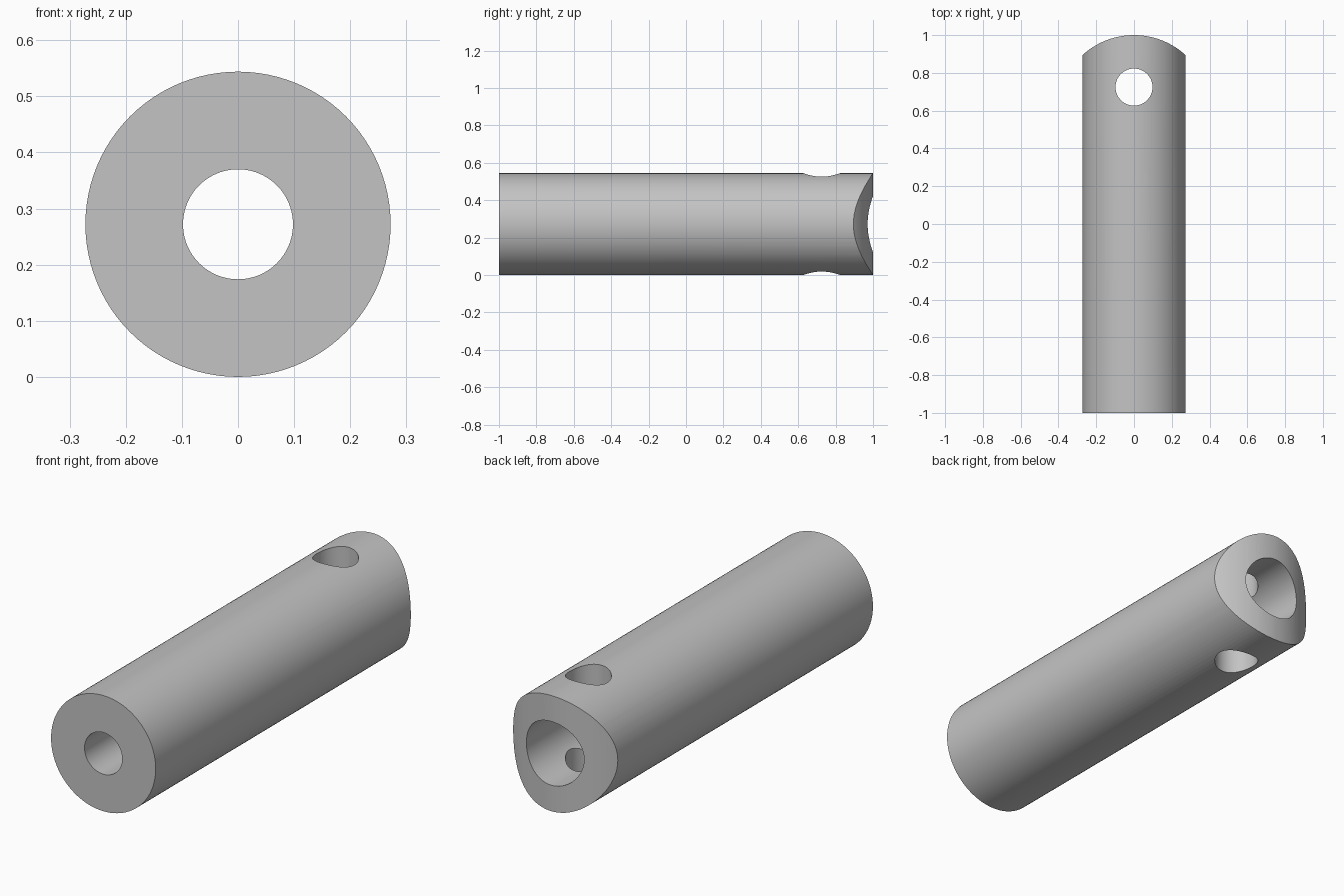
import bpy, bmesh, math
from mathutils import Matrix, Vector

if "Cube" in bpy.data.objects:
    bpy.data.objects.remove(bpy.data.objects["Cube"], do_unlink=True)

RADIUS = 0.272        # rod, also its axis height
BORE = 0.098          # front bore and cross hole
COUNTERBORE = 0.15    # wider bore at the back
END_RADIUS = 0.405    # rounded back end
HOLE_Y = 0.725
STEP_Y = 0.0          # where the two bores meet

steel = bpy.data.materials.new("light grey steel")
grey = (0.55, 0.55, 0.55, 1)
steel.diffuse_color = grey
steel.use_nodes = True
steel.node_tree.nodes["Principled BSDF"].inputs["Base Color"].default_value = grey


def make_object(name, bm):
    bmesh.ops.recalc_face_normals(bm, faces=bm.faces)
    mesh = bpy.data.meshes.new(name)
    bm.to_mesh(mesh)
    bm.free()
    obj = bpy.data.objects.new(name, mesh)
    bpy.context.collection.objects.link(obj)
    mesh.materials.append(steel)
    return obj


def cylinder(name, radius, start, end, segments=96):
    """Solid cylinder between two points."""
    start, end = Vector(start), Vector(end)
    axis = end - start
    bm = bmesh.new()
    turn = axis.to_track_quat('Z', 'Y').to_matrix().to_4x4()
    bmesh.ops.create_cone(bm, cap_ends=True, segments=segments,
                          radius1=radius, radius2=radius, depth=axis.length,
                          matrix=Matrix.Translation((start + end) / 2) @ turn)
    return make_object(name, bm)


def rounded_block(name, half_width, steps=48):
    """Upright block whose back is an arc, used to shape the rod's end."""
    sweep = math.asin(half_width / END_RADIUS)
    outline = [(-half_width, -2), (half_width, -2)]
    for i in range(steps + 1):
        a = sweep * (1 - 2 * i / steps)
        outline.append((END_RADIUS * math.sin(a),
                        1 - END_RADIUS + END_RADIUS * math.cos(a)))
    bm = bmesh.new()
    face = bm.faces.new([bm.verts.new((x, y, -1)) for x, y in outline])
    result = bmesh.ops.extrude_face_region(bm, geom=[face])
    top = [v for v in result["geom"] if isinstance(v, bmesh.types.BMVert)]
    bmesh.ops.translate(bm, verts=top, vec=(0, 0, 3))
    return make_object(name, bm)


def apply_boolean(target, cutter, operation):
    mod = target.modifiers.new(cutter.name, 'BOOLEAN')
    mod.operation = operation
    mod.solver = 'EXACT'
    mod.object = cutter
    cutter.hide_render = True
    bpy.context.view_layer.objects.active = target
    bpy.ops.object.modifier_apply(modifier=mod.name)
    bpy.data.objects.remove(cutter, do_unlink=True)


# Rod with its back end rounded in plan
rod = cylinder("drilled_rod", RADIUS, (0, -1, RADIUS), (0, 1.2, RADIUS))
apply_boolean(rod, rounded_block("end_shape", 0.35), 'INTERSECT')

# Bores along the rod and the hole across it
drills = [
    cylinder("front_bore", BORE, (0, -1.5, RADIUS), (0, 1.5, RADIUS)),
    cylinder("back_bore", COUNTERBORE, (0, STEP_Y, RADIUS), (0, 1.5, RADIUS)),
    cylinder("cross_hole", BORE, (0, HOLE_Y, -1), (0, HOLE_Y, 2)),
]
for drill in drills:
    apply_boolean(rod, drill, 'DIFFERENCE')

# Smooth walls with crisp rims
bpy.ops.object.select_all(action='DESELECT')
rod.select_set(True)
bpy.context.view_layer.objects.active = rod
bpy.ops.object.shade_smooth_by_angle(angle=math.radians(30))
